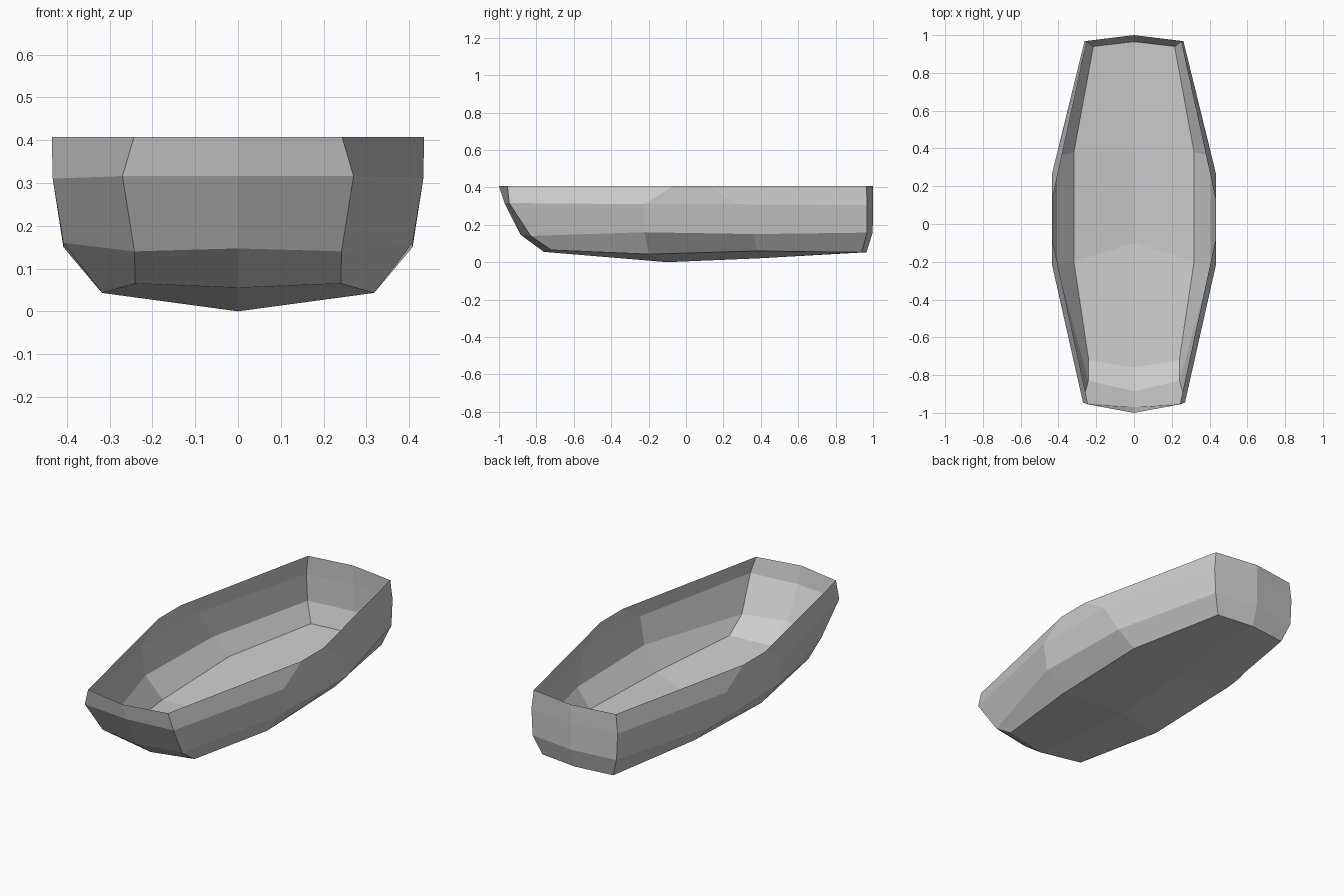
import bpy

if "Cube" in bpy.data.objects:
    bpy.data.objects.remove(bpy.data.objects["Cube"])

# Right half of the hull, one row per level from floor to rim.
# Stations: bow centre, bow corner, side front, side rear, stern corner, stern centre
levels = [
    [(0, -.76, .055), (.24, -.72, .065), (.318, -.20, .043), (.318, .38, .06), (.215, .94, .053), (0, .965, .053)],
    [(0, -.885, .147), (.242, -.83, .14), (.408, -.22, .16), (.408, .36, .15), (.255, .968, .158), (0, .998, .158)],
    [(0, -.97, .316), (.27, -.945, .316), (.433, -.22, .31), (.433, .27, .31), (.262, .968, .305), (0, 1, .305)],
    [(0, -1, .407), (.243, -.955, .407), (.435, -.07, .407), (.435, .12, .407), (.25, .965, .407), (0, 1, .407)],
]
keel = [(0, -.10, 0), (0, .38, .02)]

n = len(levels[0])
verts = [p for row in levels for p in row] + keel
kf, kr = len(verts) - 2, len(verts) - 1

# Wall panels between neighbouring levels
faces = [(r * n + i, r * n + i + 1, (r + 1) * n + i + 1, (r + 1) * n + i)
         for r in range(len(levels) - 1) for i in range(n - 1)]

# Floor panels running in to the keel
faces += [(0, kf, 2, 1), (kf, kr, 3, 2), (kr, 5, 4, 3)]

mesh = bpy.data.meshes.new("boat_hull")
mesh.from_pydata(verts, [], faces)
mesh.update()
hull = bpy.data.objects.new("boat_hull", mesh)
bpy.context.collection.objects.link(hull)

# Left half
mirror = hull.modifiers.new("mirror", 'MIRROR')
mirror.use_axis = (True, False, False)
mirror.use_clip = True
